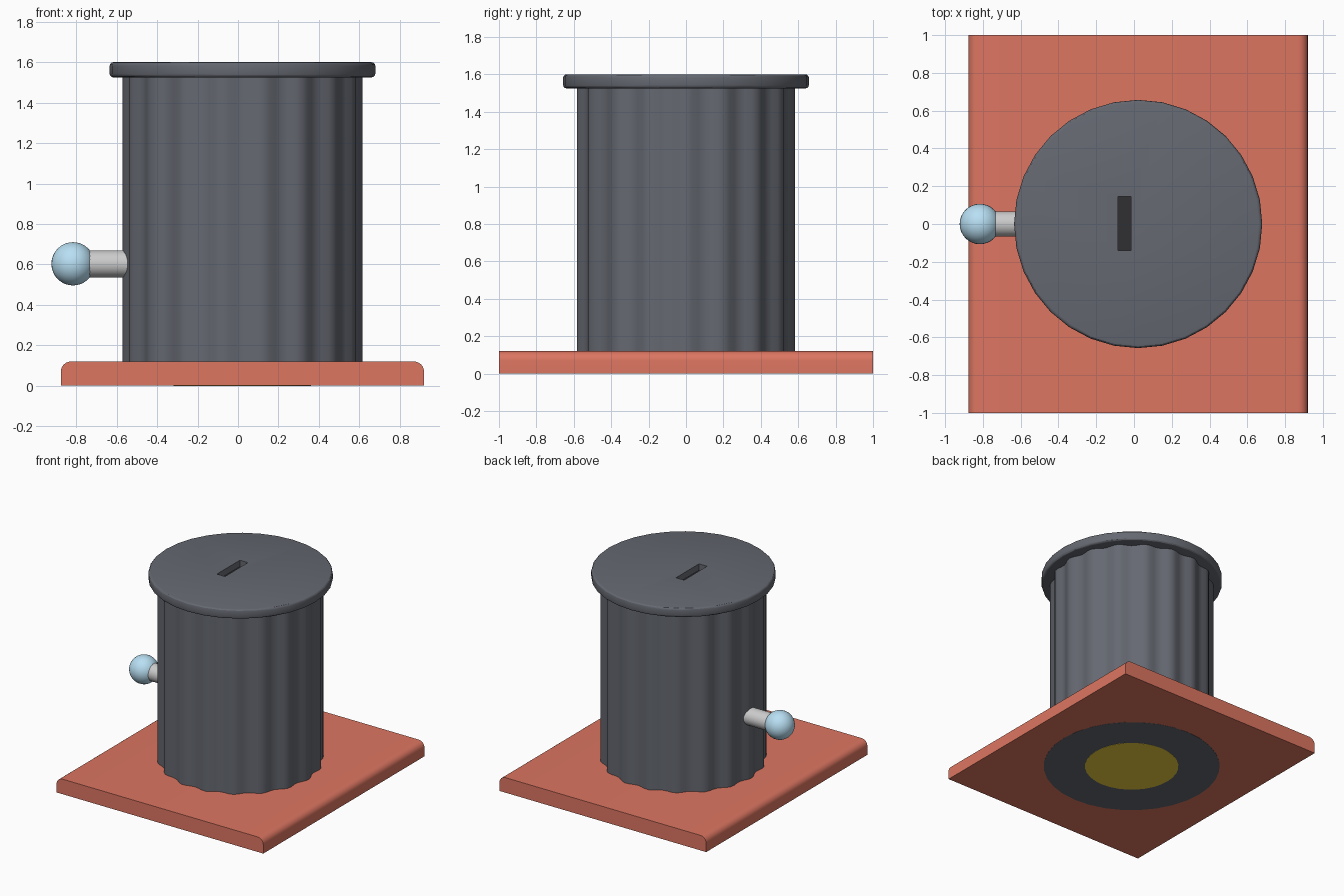
import bpy, bmesh, math
from mathutils import Matrix

if "Cube" in bpy.data.objects:
    bpy.data.objects.remove(bpy.data.objects["Cube"])

CX = 0.022  # axis of the drum


def material(name, rgb):
    m = bpy.data.materials.new(name)
    m.diffuse_color = (*rgb, 1)
    m.use_nodes = True
    m.node_tree.nodes["Principled BSDF"].inputs["Base Color"].default_value = m.diffuse_color
    return m


DARK = material("dark_grey", (0.13, 0.14, 0.165))
BLACK = material("slot_dark", (0.03, 0.03, 0.033))
RED = material("coral", (0.72, 0.18, 0.12))
BLUE = material("pale_blue", (0.48, 0.74, 0.90))
GOLD = material("gold", (0.85, 0.62, 0.05))


def finish(name, bm, mat=None, smooth=30):
    bmesh.ops.recalc_face_normals(bm, faces=bm.faces)
    me = bpy.data.meshes.new(name)
    bm.to_mesh(me)
    bm.free()
    ob = bpy.data.objects.new(name, me)
    bpy.context.collection.objects.link(ob)
    if mat:
        me.materials.append(mat)
    if smooth:
        bpy.ops.object.select_all(action='DESELECT')
        ob.select_set(True)
        bpy.context.view_layer.objects.active = ob
        bpy.ops.object.shade_smooth_by_angle(angle=math.radians(smooth))
    return ob


def prism(name, points, vec, mat=None, smooth=30):
    """Extrude a closed outline along a vector."""
    bm = bmesh.new()
    f = bm.faces.new([bm.verts.new(p) for p in points])
    ext = bmesh.ops.extrude_face_region(bm, geom=[f])
    bmesh.ops.translate(bm, vec=vec, verts=[v for v in ext["geom"] if isinstance(v, bmesh.types.BMVert)])
    return finish(name, bm, mat, smooth)


def disc(name, radius, z0, z1, mat, bevel=0.0, segments=32):
    """Round plate with softened rims."""
    bm = bmesh.new()
    bmesh.ops.create_cone(bm, cap_ends=True, segments=segments, radius1=radius, radius2=radius,
                          depth=z1 - z0, matrix=Matrix.Translation((CX, 0, (z0 + z1) / 2)))
    if bevel:
        rim = [e for e in bm.edges if abs(e.verts[0].co.z - e.verts[1].co.z) < 1e-5]
        bmesh.ops.bevel(bm, geom=rim, offset=bevel, segments=3, profile=0.5, affect='EDGES')
    return finish(name, bm, mat)


def box(name, x0, x1, y0, y1, z0, z1, mat=None):
    return prism(name, [(x0, y0, z0), (x1, y0, z0), (x1, y1, z0), (x0, y1, z0)],
                 (0, 0, z1 - z0), mat, 0)


# Base plate: rounded upper long edges, extruded front to back
r, hw, top = 0.05, 0.898, 0.12
outline = [(CX - hw, -1, 0.002), (CX + hw, -1, 0.002)]
for side, start in ((1, 0), (-1, 90)):
    for i in range(7):
        a = math.radians(start + 15 * i)
        outline.append((CX + side * (hw - r) + r * math.cos(a), -1, top - r + r * math.sin(a)))
prism("base_plate", outline, (0, 2, 0), RED)

# Fluted drum with 18 ridges
N, STEPS = 18, 6
ring = []
for i in range(N * STEPS):
    a = 2 * math.pi * i / (N * STEPS)
    rad = 0.579 + 0.014 * math.cos(N * a)
    ring.append((CX + rad * math.cos(a), rad * math.sin(a), 0.05))
prism("fluted_drum", ring, (0, 0, 1.48), DARK, 40)

# Lid with a cut coin slot
lid = disc("lid", 0.657, 1.525, 1.6, DARK, 0.018)
cutter = box("slot_cutter", -0.085, -0.015, -0.14, 0.145, 1.545, 1.7)
cutter.hide_render = True
cutter.hide_set(True)
cut = lid.modifiers.new("coin_slot", 'BOOLEAN')
cut.operation = 'DIFFERENCE'
cut.solver = 'EXACT'
cut.object = cutter
bpy.context.view_layer.objects.active = lid
bpy.ops.object.modifier_apply(modifier=cut.name)
bpy.data.objects.remove(cutter)
box("slot_floor", -0.085, -0.015, -0.14, 0.145, 1.535, 1.55, BLACK)

# Bottom cap and coin set flush in the underside
disc("bottom_cap", 0.64, 0.001, 0.075, DARK)
disc("coin", 0.34, 0.0, 0.06, GOLD)

# Side lever: rod and ball
bm = bmesh.new()
bmesh.ops.create_cone(bm, cap_ends=True, segments=32, radius1=0.067, radius2=0.067, depth=0.25,
                      matrix=Matrix.Translation((-0.655, 0, 0.603)) @ Matrix.Rotation(math.pi / 2, 4, 'Y'))
finish("lever_rod", bm)
bm = bmesh.new()
bmesh.ops.create_uvsphere(bm, u_segments=32, v_segments=16, radius=0.107,
                          matrix=Matrix.Translation((-0.816, 0, 0.603)))
finish("lever_ball", bm, BLUE)
